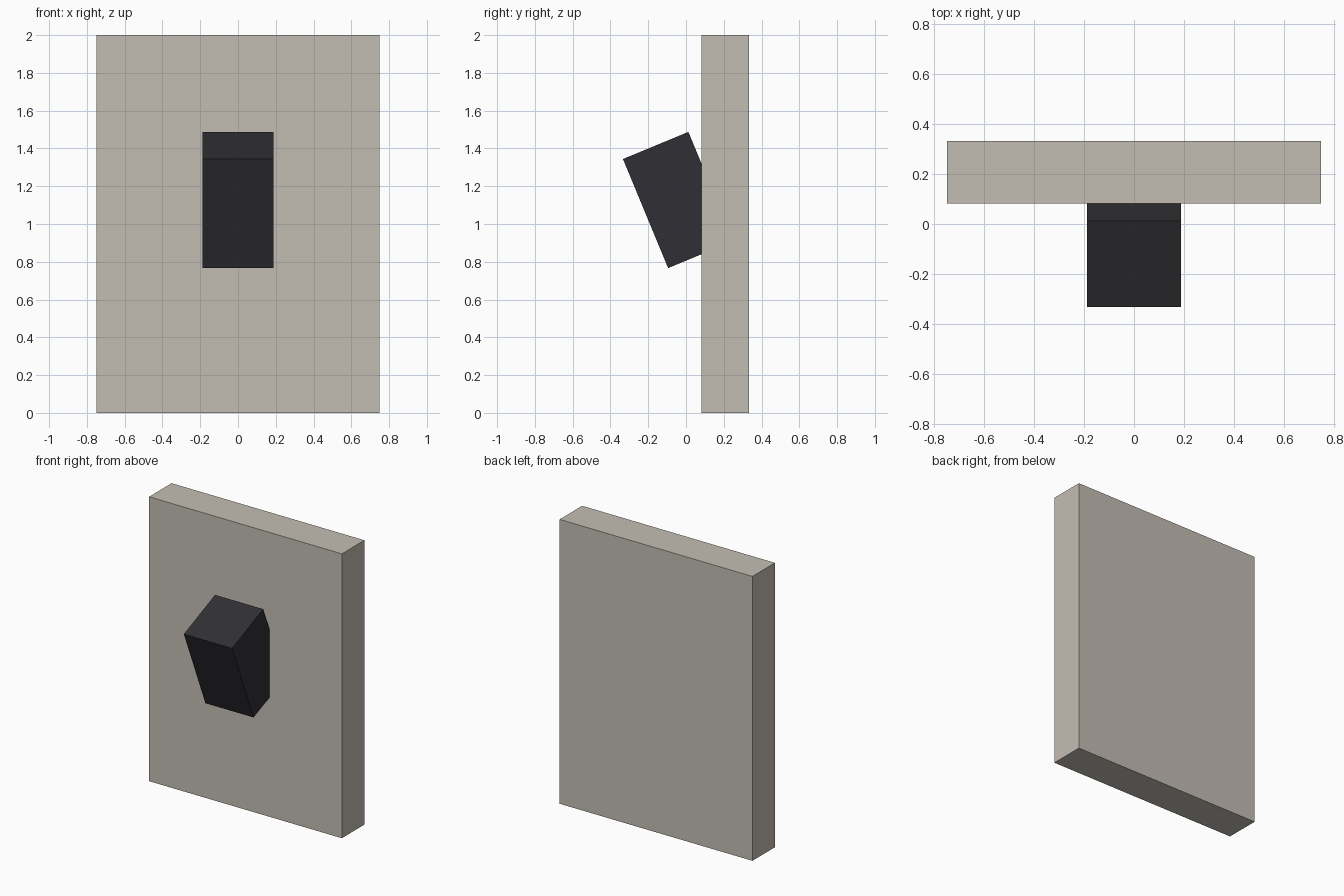
import bpy
from math import radians

if "Cube" in bpy.data.objects:
    bpy.data.objects.remove(bpy.data.objects["Cube"])


def box(name, size, location, tilt, color):
    """Flat-faced box with a tilt about x and a plain colour."""
    bpy.ops.mesh.primitive_cube_add(size=1)
    obj = bpy.context.object
    obj.name = name
    obj.scale = size
    bpy.ops.object.transform_apply(location=False, rotation=False, scale=True)
    obj.location = location
    obj.rotation_euler.x = radians(tilt)
    mat = bpy.data.materials.new(name + "_color")
    mat.diffuse_color = (*color, 1)
    mat.use_nodes = True
    mat.node_tree.nodes["Principled BSDF"].inputs["Base Color"].default_value = mat.diffuse_color
    obj.data.materials.append(mat)
    return obj


# Upright wall plate
box("wall_plate", (1.5, 0.25, 2.0), (0, 0.208, 1.0), 0, (0.55, 0.51, 0.45))

# Tilted toggle, sunk partly into the plate
box("toggle", (0.375, 0.375, 0.625), (0, -0.041, 1.127), 22.5, (0.03, 0.03, 0.035))
